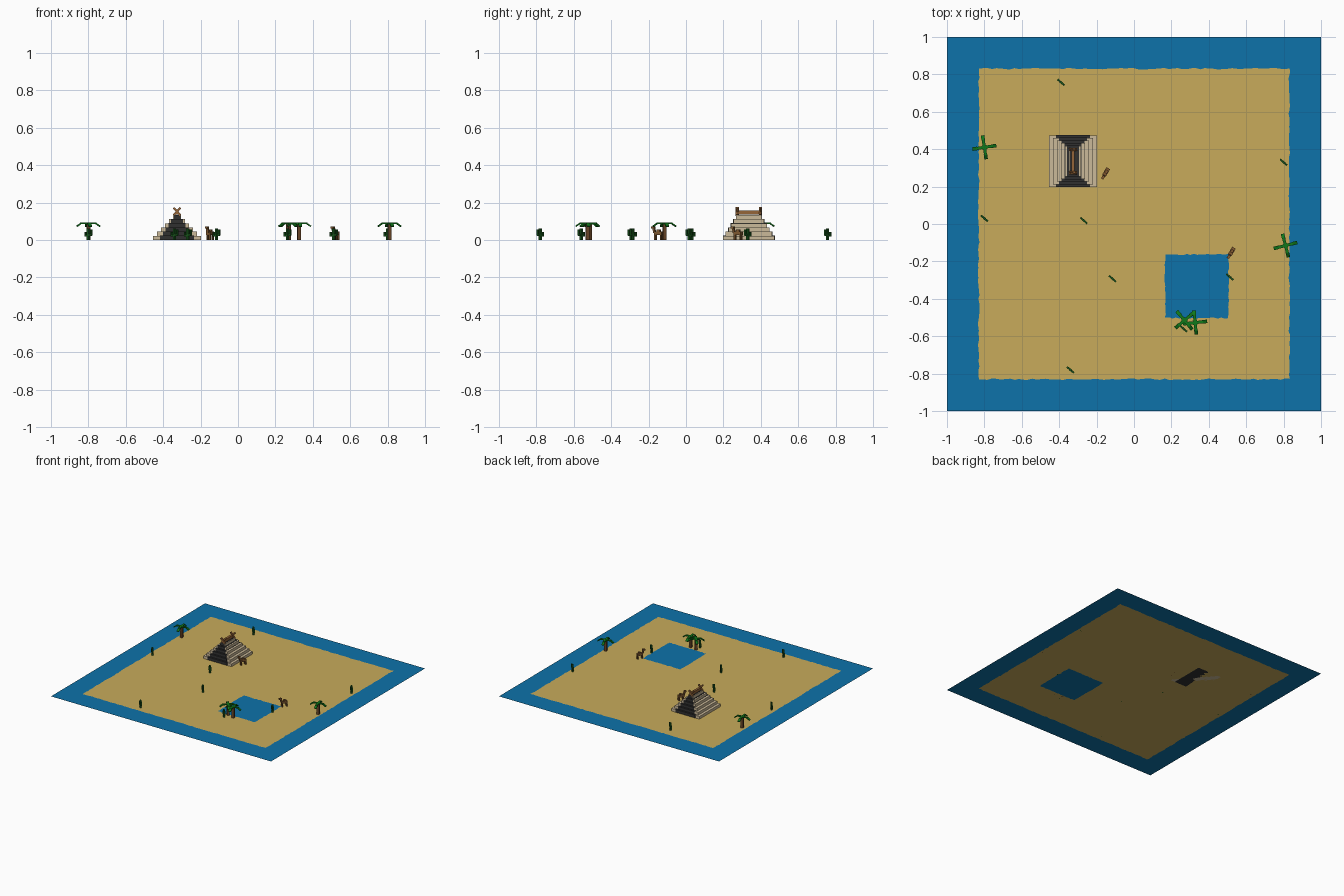
import bpy, bmesh, math, random
from mathutils import Matrix, Vector, Euler

if "Cube" in bpy.data.objects:
    bpy.data.objects.remove(bpy.data.objects["Cube"])

random.seed(4)


def material(name, rgb):
    m = bpy.data.materials.new(name)
    m.diffuse_color = (*rgb, 1)
    m.use_nodes = True
    m.node_tree.nodes["Principled BSDF"].inputs["Base Color"].default_value = m.diffuse_color
    return m


SAND = material("sand", (0.58, 0.41, 0.105))
WATER = material("water", (0.004, 0.17, 0.40))
STONE = material("pale stone", (0.60, 0.49, 0.32))
DARK = material("dark stone", (0.03, 0.03, 0.03))
TIMBER = material("timber", (0.30, 0.13, 0.04))
BARK = material("palm bark", (0.14, 0.06, 0.02))
LEAF = material("palm leaf", (0.005, 0.19, 0.01))
CACTUS = material("cactus green", (0.01, 0.10, 0.012))
HIDE = material("brown hide", (0.22, 0.10, 0.03))


def add_object(name, bm, mats, loc=(0, 0, 0), turn=0):
    me = bpy.data.meshes.new(name)
    bm.to_mesh(me)
    bm.free()
    for m in mats:
        me.materials.append(m)
    ob = bpy.data.objects.new(name, me)
    ob.location = loc
    ob.rotation_euler.z = turn
    bpy.context.collection.objects.link(ob)
    return ob


def boxes(name, items, mat, loc=(0, 0, 0), turn=0):
    """items: (centre, size[, euler rotation])"""
    bm = bmesh.new()
    for c, s, *r in items:
        rot = Euler(r[0] if r else (0, 0, 0)).to_matrix().to_4x4()
        bmesh.ops.create_cube(bm, size=1, matrix=Matrix.Translation(c) @ rot @ Matrix.Diagonal((*s, 1)))
    return add_object(name, bm, [mat], loc, turn)


# Ground: one flat sheet, with ragged shorelines between sand and water
ground = bmesh.new()


def outline(x0, x1, y0, y1, n=1, rag=0.0):
    corners = [Vector(p) for p in ((x0, y0, 0), (x1, y0, 0), (x1, y1, 0), (x0, y1, 0))]
    vs = []
    for i, a in enumerate(corners):
        b = corners[(i + 1) % 4]
        for k in range(n):
            j = Vector((random.uniform(-rag, rag), random.uniform(-rag, rag), 0))
            vs.append(ground.verts.new(a.lerp(b, k / n) + j))
    return [ground.edges.new((vs[i], vs[(i + 1) % len(vs)])) for i in range(len(vs))]


def fill(edges, index):
    res = bmesh.ops.triangle_fill(ground, edges=edges, use_beauty=True, normal=(0, 0, 1))
    for f in res["geom"]:
        if isinstance(f, bmesh.types.BMFace):
            f.material_index = index


sea_edge = outline(-1, 1, -1, 1)
shore = outline(-0.83, 0.83, -0.83, 0.83, 70, 0.004)
pond = outline(0.167, 0.505, -0.502, -0.163, 18, 0.004)
fill(sea_edge + shore, 1)
fill(shore + pond, 0)
fill(pond, 1)
for f in ground.faces:
    f.normal_update()
    if f.normal.z < 0:
        f.normal_flip()
add_object("island_ground", ground, [SAND, WATER])

# Stepped temple with dark stairs on its two end faces
TEMPLE = (-0.326, 0.336, 0)
stone, dark = [], []
H = 0.0223
for i in range(6):
    w, d, wd = 0.128 - 0.0212 * i, 0.138 - 0.014 * i, 0.09 - 0.0145 * i
    stone.append(((0, 0, H * (i + 0.5)), (2 * w, 2 * d, H)))
    dark.append(((0, 0, H * (i + 0.5) + 0.0005), (2 * wd, 2 * d + 0.003, H + 0.001)))
boxes("temple_steps", stone, STONE, TEMPLE)
boxes("temple_end_stairs", dark, DARK, TEMPLE)

# Timber ridge with crossed poles at each end
poles = [((0, 0, 0.146), (0.018, 0.135, 0.022))]
for y in (-0.062, 0.062):
    for s in (-1, 1):
        poles.append(((0, y + s * 0.003, 0.152), (0.012, 0.012, 0.054), (0, s * 0.72, 0)))
boxes("temple_ridge_poles", poles, TIMBER, TEMPLE)

# Palm trees: trunk and four drooping fronds
for x, y, a in ((-0.80, 0.41, 0.15), (0.81, -0.115, 0.25), (0.27, -0.515, 0.7), (0.327, -0.527, 0.1)):
    loc = (x, y, 0)
    boxes("palm_trunk", [((0, 0, 0.042), (0.019, 0.019, 0.084))], BARK, loc, a)
    fronds = [((0, 0, 0.088), (0.024, 0.024, 0.01))]
    for k in range(4):
        t = k * math.pi / 2
        c, s = math.cos(t), math.sin(t)
        fronds.append(((0.022 * c, 0.022 * s, 0.09), (0.042, 0.016, 0.008), (0, 0, t)))
        fronds.append(((0.051 * c, 0.051 * s, 0.081), (0.028, 0.019, 0.007), (0, 0.6, t)))
    boxes("palm_fronds", fronds, LEAF, loc, a)

# Cacti: upright stem with two raised arms
for x, y in ((-0.39, 0.757), (0.80, 0.33), (-0.80, 0.03), (-0.268, 0.018), (-0.115, -0.293),
             (0.512, -0.283), (-0.34, -0.78), (0.265, -0.56)):
    boxes("cactus", [
        ((0, 0, 0.031), (0.013, 0.012, 0.062)),
        ((-0.012, 0, 0.022), (0.018, 0.010, 0.009)), ((-0.020, 0, 0.031), (0.009, 0.010, 0.026)),
        ((0.012, 0, 0.027), (0.018, 0.010, 0.009)), ((0.020, 0, 0.040), (0.009, 0.010, 0.032)),
    ], CACTUS, (x, y, 0), -0.72)

# Camels: legs, body, hump, neck and head, facing local -x
for x, y in ((-0.152, 0.273), (0.52, -0.152)):
    parts = [((0.006, 0, 0.037), (0.046, 0.022, 0.018)), ((0.008, 0, 0.049), (0.018, 0.016, 0.012)),
             ((-0.021, 0, 0.054), (0.011, 0.014, 0.032), (0, -0.25, 0)),
             ((-0.027, 0, 0.067), (0.020, 0.014, 0.012))]
    for lx in (-0.012, 0.024):
        for ly in (-0.007, 0.007):
            parts.append(((lx, ly, 0.015), (0.008, 0.007, 0.03)))
    boxes("camel", parts, HIDE, (x, y, 0), 1.05)
